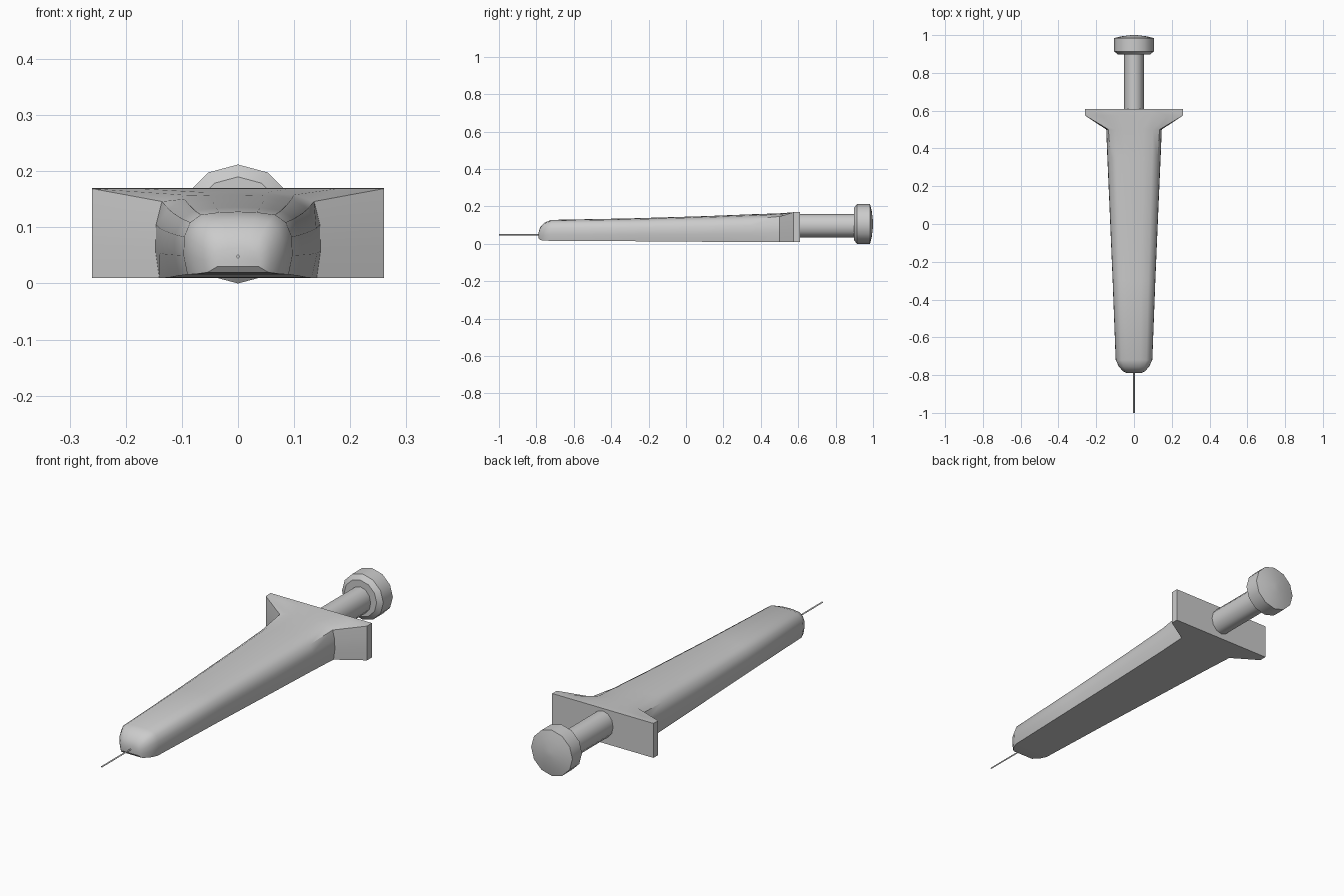
import bpy, bmesh, math

if "Cube" in bpy.data.objects:
    bpy.data.objects.remove(bpy.data.objects["Cube"])


def loft(name, rings, angle=35):
    """Skin a list of equal-length rings, cap both ends, smooth by angle."""
    bm = bmesh.new()
    loops = [[bm.verts.new(p) for p in ring] for ring in rings]
    n = len(loops[0])
    for a, b in zip(loops, loops[1:]):
        for i in range(n):
            j = (i + 1) % n
            bm.faces.new((a[i], a[j], b[j], b[i]))
    bm.faces.new(loops[0])
    bm.faces.new(loops[-1])
    bmesh.ops.recalc_face_normals(bm, faces=bm.faces)
    me = bpy.data.meshes.new(name)
    bm.to_mesh(me)
    bm.free()
    ob = bpy.data.objects.new(name, me)
    bpy.context.collection.objects.link(ob)
    bpy.ops.object.select_all(action='DESELECT')
    bpy.context.view_layer.objects.active = ob
    ob.select_set(True)
    bpy.ops.object.shade_smooth_by_angle(angle=math.radians(angle))
    return ob


def ellipse(y, rx, rz, zc, n):
    return [(rx * math.sin(2 * math.pi * i / n), y,
             zc + rz * math.cos(2 * math.pi * i / n)) for i in range(n)]


# Half cross-sections, normalised: domed barrel and rectangular flange
ROUND = [(.93, 0), (1, .3), (.99, .6), (.88, .83), (.68, .95), (.35, .99), (0, 1)]
SQUARE = [(1, 0), (1, .33), (1, .66), (1, 1), (.68, 1), (.35, 1), (0, 1)]


def section(y, w, z0, z1, k):
    half = []
    for (rx, rz), (sx, sz) in zip(ROUND, SQUARE):
        half.append((w * (rx + (sx - rx) * k), y,
                     z0 + (z1 - z0) * (rz + (sz - rz) * k)))
    return half + [(-x, yy, z) for x, yy, z in reversed(half[:-1])]


# Barrel with rounded nose, flaring into the finger flange
loft("barrel", [section(*s) for s in (
    (-.788, .040, .030, .062, 0),
    (-.780, .058, .020, .088, 0),
    (-.755, .080, .017, .114, 0),
    (-.720, .097, .016, .128, 0),
    (-.300, .113, .014, .136, 0),
    (.100, .130, .011, .148, 0),
    (.350, .141, .010, .158, 0),
    (.500, .147, .010, .163, .35),
    (.575, .260, .010, .169, 1),
    (.610, .260, .010, .170, 1))])

# Plunger rod
loft("plunger_rod", [ellipse(y, .053, .062, .097, 12) for y in (.58, .92)])

# Thumb rest with bevelled front and shallow dome
loft("thumb_rest", [ellipse(y, r, r, .106, 12) for y, r in (
    (.897, .084), (.914, .106), (.984, .106), (.993, .070), (1.0, .015))])

# Needle
loft("needle", [ellipse(y, .004, .004, .048, 4) for y in (-1.0, -.77)])
